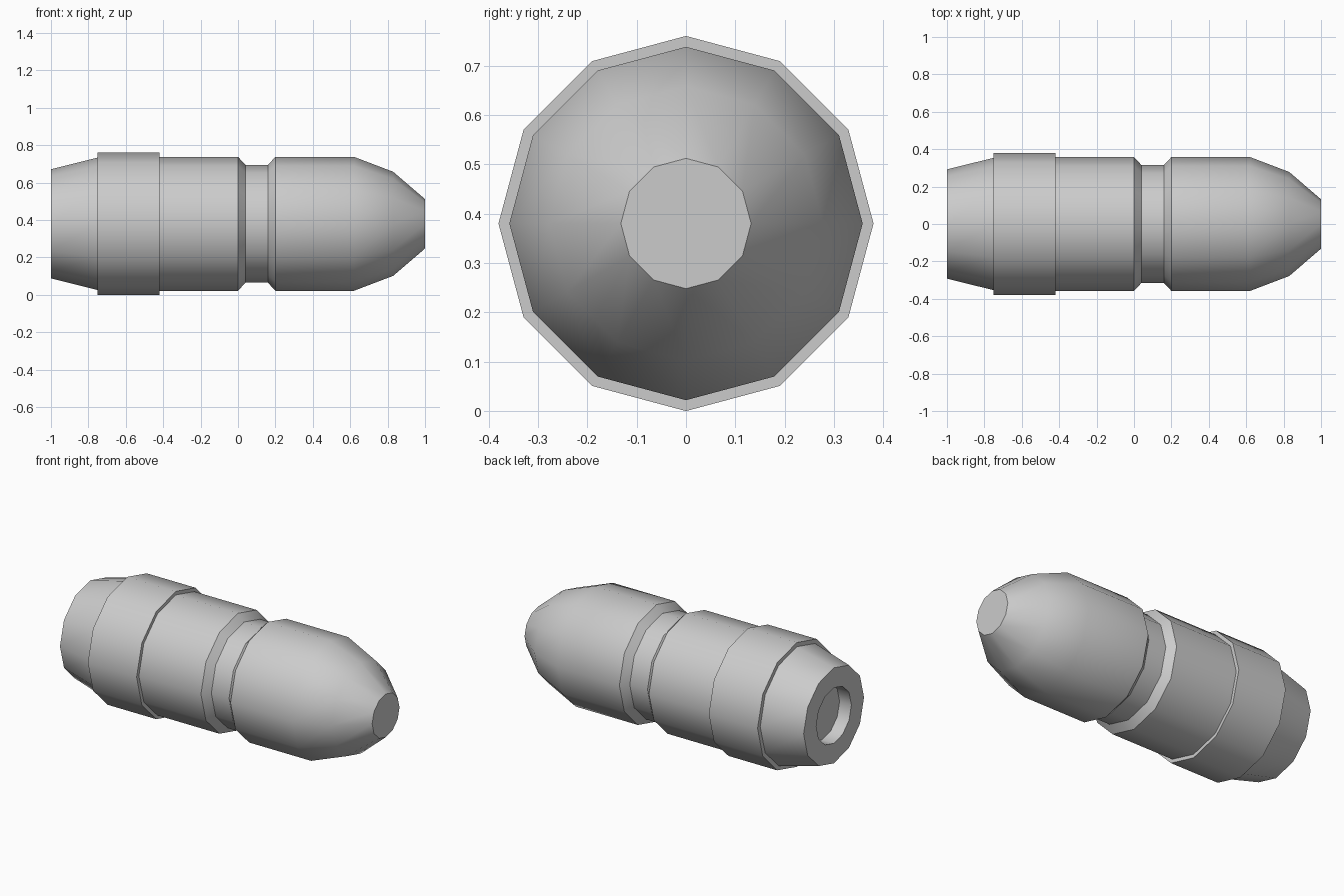
import bpy, bmesh, math

cube = bpy.data.objects.get("Cube")
if cube:
    bpy.data.objects.remove(cube, do_unlink=True)

SIDES = 12
AXIS_Z = 0.38

metal = bpy.data.materials.new("grey_metal")
metal.use_nodes = True
grey = (0.6, 0.6, 0.6, 1)
metal.diffuse_color = grey
metal.node_tree.nodes["Principled BSDF"].inputs["Base Color"].default_value = grey


def lathe(name, profile):
    """Turn (x, radius) points around the x axis and cap both ends."""
    bm = bmesh.new()
    rings = []
    for x, r in profile:
        angles = [2 * math.pi * i / SIDES for i in range(SIDES)]
        rings.append([bm.verts.new((x, r * math.sin(a), r * math.cos(a))) for a in angles])
    for a, b in zip(rings, rings[1:]):
        for i in range(SIDES):
            j = (i + 1) % SIDES
            bm.faces.new((a[i], a[j], b[j], b[i]))
    bm.faces.new(rings[0])
    bm.faces.new(rings[-1])
    bmesh.ops.recalc_face_normals(bm, faces=bm.faces)
    mesh = bpy.data.meshes.new(name)
    bm.to_mesh(mesh)
    bm.free()
    mesh.materials.append(metal)
    obj = bpy.data.objects.new(name, mesh)
    obj.location.z = AXIS_Z
    bpy.context.collection.objects.link(obj)
    bpy.ops.object.select_all(action="DESELECT")
    obj.select_set(True)
    bpy.context.view_layer.objects.active = obj
    bpy.ops.object.shade_smooth_by_angle(angle=math.radians(40))
    return obj


# One turned shell: recessed tail, raised band, body, groove and blunt nose
lathe("shell", [
    (-0.92, 0.17), (-1, 0.17), (-1, 0.292),       # tail recess and rim
    (-0.75, 0.354), (-0.75, 0.38), (-0.42, 0.38),  # tail cone and band
    (-0.42, 0.358), (0, 0.358),                    # body
    (0.04, 0.315), (0.16, 0.315), (0.2, 0.358),    # groove
    (0.62, 0.358), (0.83, 0.278), (1, 0.132),      # nose
])
